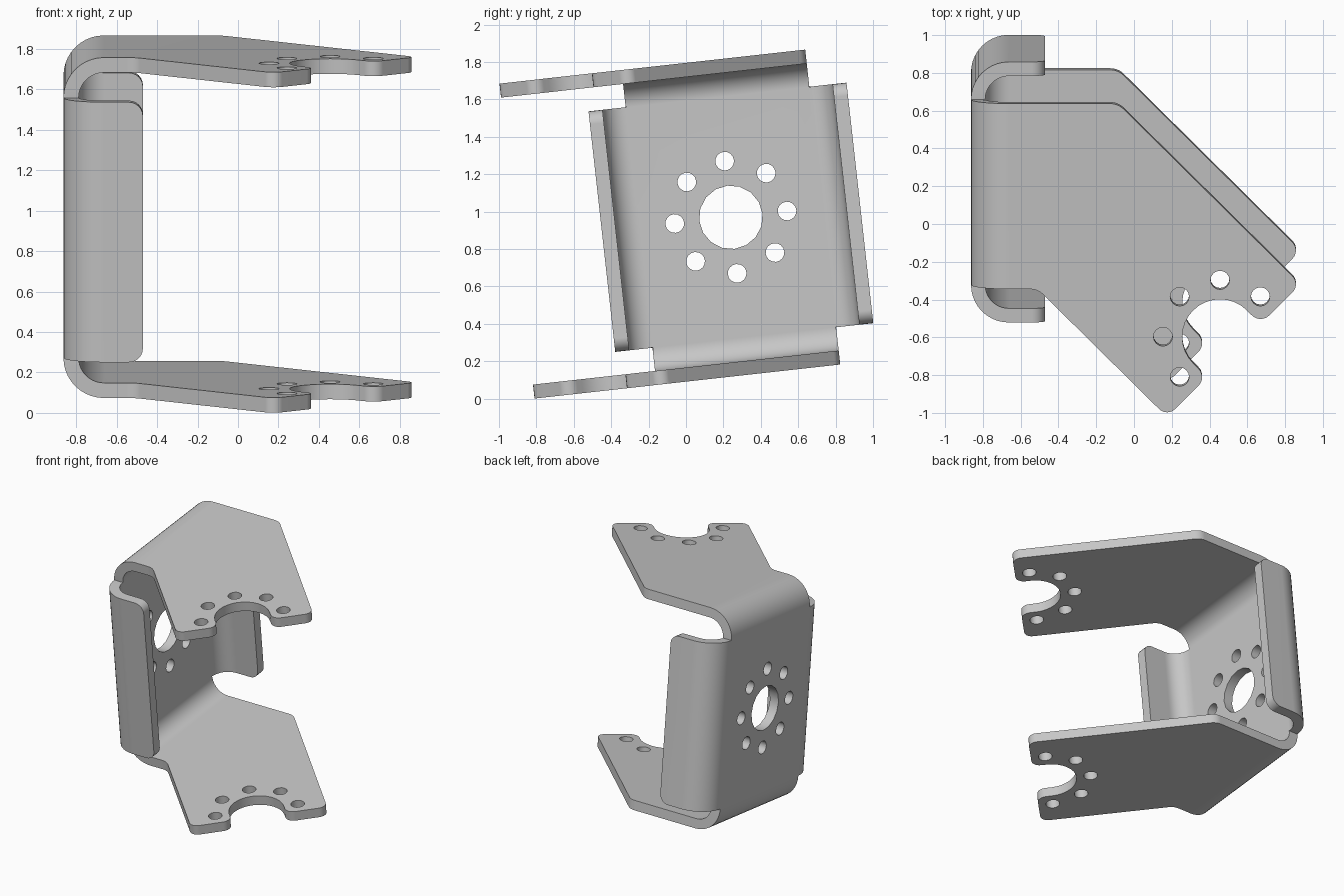
import bpy, bmesh
from math import sin, cos, pi, radians, sqrt, tan
from mathutils import Vector, Matrix

if "Cube" in bpy.data.objects:
    bpy.data.objects.remove(bpy.data.objects["Cube"])

BACK = -0.863            # outer face of the back plate
R, THICK = 0.2, 0.075    # outer bend radius, sheet thickness
HALF_U, HALF_W = 0.494, 0.647   # flat half sizes of the back plate
FLANGE_X = BACK + R
PITCH, HOLE = 0.302, 0.05

bm = bmesh.new()


def arc(cx, cy, r, a0, a1, n):
    return [Vector((cx + r * cos(a0 + (a1 - a0) * i / n),
                    cy + r * sin(a0 + (a1 - a0) * i / n))) for i in range(n + 1)]


def circle(cx, cy, r, n):
    return arc(cx, cy, r, 0, 2 * pi, n)[:-1]


def rounded(corners, steps=6):
    """Outline with each (x, y, radius) corner filleted."""
    out = []
    for i, (x, y, r) in enumerate(corners):
        p = Vector((x, y))
        if r == 0:
            out.append(p)
            continue
        a = (Vector(corners[i - 1][:2]) - p).normalized()
        b = (Vector(corners[(i + 1) % len(corners)][:2]) - p).normalized()
        half = a.angle(b) / 2
        inward = (a + b).normalized()
        centre = p + inward * r / sin(half)
        side = (a - b).normalized()
        sweep = pi / 2 - half
        for k in range(steps + 1):
            t = sweep * (1 - 2 * k / steps)
            out.append(centre + r * (side * sin(t) - inward * cos(t)))
    return out


def panel(loops, place):
    """Flat sheet from an outline and its holes, placed in space."""
    edges = []
    for loop in loops:
        vs = [bm.verts.new(place(p.x, p.y)) for p in loop]
        edges += [bm.edges.new((vs[i - 1], vs[i])) for i in range(len(vs))]
    bmesh.ops.triangle_fill(bm, use_beauty=True, use_dissolve=False, edges=edges)


def bend(place, half, start, n=10):
    """Quarter-round strip leading from the back plate to a flange."""
    rows = []
    for i in range(n + 1):
        t = pi / 2 * i / n
        rows.append([bm.verts.new(place(FLANGE_X - R * cos(t), s * half, start + R * sin(t)))
                     for s in (-1, 1)])
    for a, b in zip(rows, rows[1:]):
        bm.faces.new((a[0], a[1], b[1], b[0]))


# Back plate with a centre hole and a ring of eight
rect = [Vector((sx * HALF_U, sy * HALF_W)) for sx, sy in ((-1, -1), (1, -1), (1, 1), (-1, 1))]
ring = [circle(PITCH * cos(k * pi / 4), PITCH * sin(k * pi / 4), HOLE, 16) for k in range(8)]
panel([rect, circle(0, 0, 0.17, 16)] + ring, lambda u, w: (BACK, u, w))

# Arm outline: the outer end runs diagonally, along e, with f across it
def diag(e, f, r=0.0):
    return ((e + f) / sqrt(2), (f - e) / sqrt(2), r)

E_END, E_MID, F_MID, SLOT, WIDE = 0.955, 0.851, -0.207, 0.2, 0.5
slot = [diag(E_MID + p.x, F_MID + p.y) for p in arc(0, 0, SLOT, pi / 2, 3 * pi / 2, 16)]
arm = rounded([(FLANGE_X, HALF_U, 0), (-0.084, HALF_U, 0.1),
               diag(E_END, F_MID + WIDE, 0.06), diag(E_END, F_MID + SLOT, 0.065)]
              + slot +
              [diag(E_END, F_MID - SLOT, 0.065), diag(E_END, F_MID - WIDE, 0.06),
               (-0.51, -HALF_U, 0.1), (FLANGE_X, -HALF_U, 0)])
cx, cy, _ = diag(E_MID, F_MID)
arm_holes = [circle(cx + PITCH * cos(k * pi / 4), cy + PITCH * sin(k * pi / 4), HOLE, 16)
             for k in range(1, 6)]

# Short side lip with rounded free corners
lip = rounded([(FLANGE_X, -HALF_W, 0), (-0.47, -HALF_W, 0.07),
               (-0.47, HALF_W, 0.07), (FLANGE_X, HALF_W, 0)])

# Mirrored pairs: top and bottom arms, front and back lips
for s in (-1, 1):
    bend(lambda x, u, w: (x, u, s * w), HALF_U, HALF_W)
    panel([arm] + arm_holes, lambda x, u: (x, u, s * (HALF_W + R)))
    bend(lambda x, w, u: (x, s * u, w), HALF_W, HALF_U)
    panel([lip], lambda x, w: (x, s * (HALF_U + R), w))

# Weld the sheet and point its normals outward
bmesh.ops.remove_doubles(bm, verts=bm.verts, dist=0.0005)
bmesh.ops.recalc_face_normals(bm, faces=bm.faces)
back = min(bm.faces, key=lambda f: f.calc_center_median().x)
if back.normal.x > 0:
    bmesh.ops.reverse_faces(bm, faces=bm.faces)

# Tilt and place the whole bracket
bm.transform(Matrix.Translation((0, 0.24, 0.97)) @ Matrix.Rotation(radians(6.35), 4, 'X'))
mesh = bpy.data.meshes.new("bent_bracket")
bm.to_mesh(mesh)
bm.free()
bracket = bpy.data.objects.new("bent_bracket", mesh)
bpy.context.collection.objects.link(bracket)

# Grey metal
GREY = (0.57, 0.57, 0.57, 1)
metal = bpy.data.materials.new("grey_metal")
metal.use_nodes = True
metal.diffuse_color = GREY
metal.node_tree.nodes["Principled BSDF"].inputs["Base Color"].default_value = GREY
mesh.materials.append(metal)

# Give the sheet its thickness, then shade
for o in bpy.context.selected_objects:
    o.select_set(False)
bpy.context.view_layer.objects.active = bracket
bracket.select_set(True)
solid = bracket.modifiers.new("thickness", 'SOLIDIFY')
solid.thickness = THICK
solid.offset = -1
solid.use_even_offset = True
bpy.ops.object.modifier_apply(modifier="thickness")
bpy.ops.object.shade_smooth_by_angle(angle=radians(30))
weighted = bracket.modifiers.new("clean_shading", 'WEIGHTED_NORMAL')
weighted.keep_sharp = True
